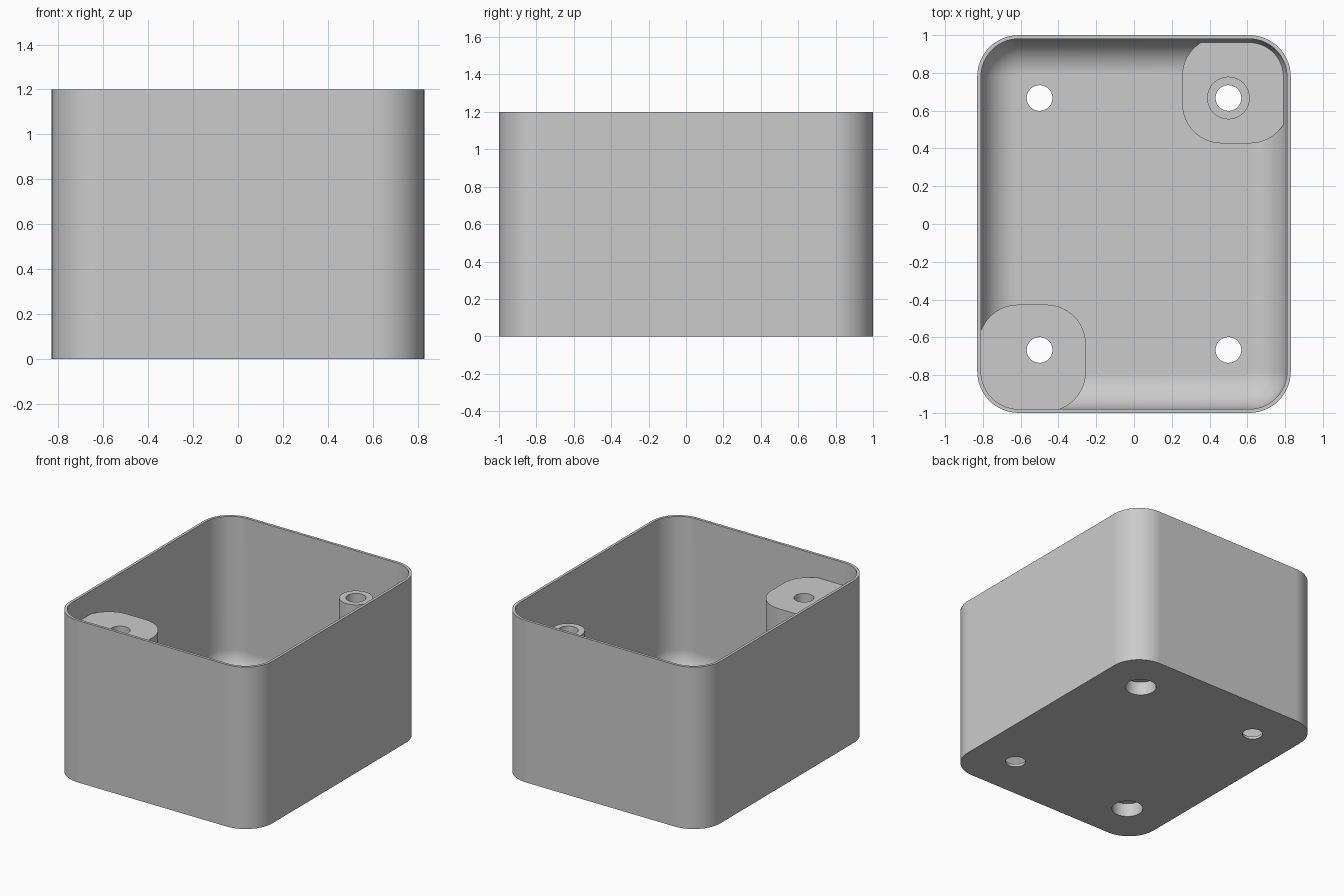
import bpy
import bmesh
from math import sin, cos, pi

# Remove the default cube
if "Cube" in bpy.data.objects:
    bpy.data.objects.remove(bpy.data.objects["Cube"], do_unlink=True)

# Overall sizes
HALF_X, HALF_Y, HEIGHT = 0.83, 1.0, 1.2
WALL, CORNER, FILLET = 0.02, 0.22, 0.19
POST_TOP, PAD_TOP = 1.03, 0.127
HOLE_X, HOLE_Y = 0.5, 0.667

grey = bpy.data.materials.new("plain_grey")
grey.use_nodes = True
colour = (0.6, 0.6, 0.6, 1.0)
grey.diffuse_color = colour
grey.node_tree.nodes["Principled BSDF"].inputs["Base Color"].default_value = colour


def rounded_loop(cx, cy, hx, hy, r, steps=14):
    """Corner-rounded rectangle outline, counter-clockwise."""
    pts = []
    for quarter, (sx, sy) in enumerate([(1, 1), (-1, 1), (-1, -1), (1, -1)]):
        for i in range(steps + 1):
            a = (quarter + i / steps) * pi / 2
            pts.append((cx + sx * (hx - r) + r * cos(a),
                        cy + sy * (hy - r) + r * sin(a)))
    return pts


def loft(name, cx, cy, hx, hy, r, profile):
    """Closed solid through outlines given as (inset, height) pairs."""
    bm = bmesh.new()
    rings = []
    for inset, z in profile:
        loop = rounded_loop(cx, cy, hx - inset, hy - inset, r - inset)
        rings.append([bm.verts.new((x, y, z)) for x, y in loop])
    n = len(rings[0])
    for low, high in zip(rings, rings[1:]):
        for i in range(n):
            j = (i + 1) % n
            bm.faces.new((low[i], low[j], high[j], high[i]))
    bm.faces.new(rings[0][::-1])
    bm.faces.new(rings[-1])
    mesh = bpy.data.meshes.new(name)
    bm.to_mesh(mesh)
    bm.free()
    obj = bpy.data.objects.new(name, mesh)
    bpy.context.collection.objects.link(obj)
    mesh.materials.append(grey)
    return obj


def cylinder(name, x, y, r, z0, z1):
    bpy.ops.mesh.primitive_cylinder_add(vertices=48, radius=r, depth=z1 - z0,
                                        location=(x, y, (z0 + z1) / 2))
    obj = bpy.context.object
    obj.name = name
    obj.data.materials.append(grey)
    return obj


def combine(target, tool, operation):
    """Apply a boolean and discard the tool."""
    bpy.context.view_layer.objects.active = target
    mod = target.modifiers.new("boolean", "BOOLEAN")
    mod.operation = operation
    mod.solver = "EXACT"
    mod.object = tool
    bpy.ops.object.modifier_apply(modifier=mod.name)
    bpy.data.objects.remove(tool, do_unlink=True)


# Box shell with a rounded inner floor edge
box = loft("box", 0, 0, HALF_X, HALF_Y, CORNER, [(0, 0), (0, HEIGHT)])
steps = 12
curve = [(FILLET * (1 - sin(a)), WALL + FILLET * (1 - cos(a)))
         for a in (i / steps * pi / 2 for i in range(steps + 1))]
cavity = loft("cavity", 0, 0, HALF_X - WALL, HALF_Y - WALL, CORNER - WALL,
              curve + [(0, HEIGHT + 0.1)])
combine(box, cavity, "DIFFERENCE")

# Corner pads: a tall one front, a low one back carrying a slim post
for side, top in ((-1, POST_TOP), (1, PAD_TOP)):
    pad = loft("pad", side * 0.539, side * 0.71, 0.284, 0.283, 0.21,
               [(0, 0.01), (0, top)])
    combine(box, pad, "UNION")
combine(box, cylinder("post", HOLE_X, HOLE_Y, 0.113, 0.06, POST_TOP), "UNION")

# Screw holes in all four corners, with head recesses under the pads
for sx in (-1, 1):
    for sy in (-1, 1):
        x, y = sx * HOLE_X, sy * HOLE_Y
        combine(box, cylinder("hole", x, y, 0.068, -0.1, HEIGHT), "DIFFERENCE")
        if sx == sy:
            combine(box, cylinder("recess", x, y, 0.106, -0.1, 0.1), "DIFFERENCE")

# Smooth curves, crisp edges
bpy.ops.object.select_all(action="DESELECT")
box.select_set(True)
bpy.context.view_layer.objects.active = box
bpy.ops.object.shade_smooth_by_angle(angle=pi / 6)
weighted = box.modifiers.new("weighted_normals", "WEIGHTED_NORMAL")
weighted.keep_sharp = True
